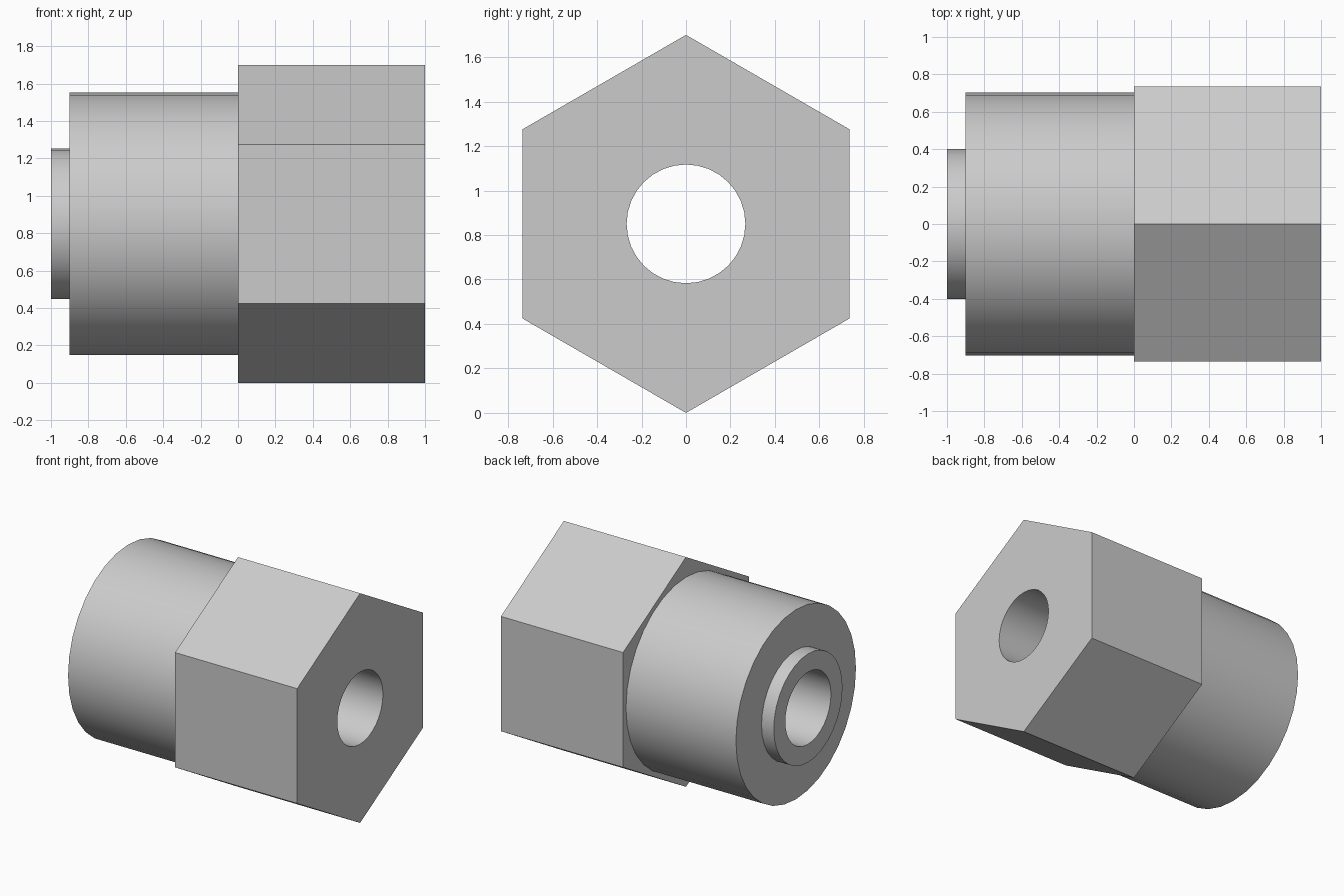
import bpy, bmesh
from math import pi, sin, cos, radians
from mathutils import Vector

if "Cube" in bpy.data.objects:
    bpy.data.objects.remove(bpy.data.objects["Cube"])

CENTRE_Z = 0.85
ROUND, HEX = 32, 6
BORE_R, BOSS_R, SLEEVE_R, HEX_R = 0.267, 0.402, 0.702, 0.85
HEAD_END, HEAD_BACK, SLEEVE_END, BOSS_END = 1.0, 0.0, -0.9, -1.0

metal = bpy.data.materials.new("plain grey metal")
grey = (0.6, 0.6, 0.6, 1)
metal.diffuse_color = grey
metal.use_nodes = True
metal.node_tree.nodes["Principled BSDF"].inputs["Base Color"].default_value = grey


def ring(bm, x, radius, sides):
    """Ring of vertices around the x axis, with one at the top."""
    angles = [2 * pi * i / sides for i in range(sides)]
    return [bm.verts.new((x, radius * sin(a), CENTRE_Z + radius * cos(a))) for a in angles]


def bridge(bm, a, b):
    """Quads between two rings with the same number of sides."""
    n = len(a)
    return [bm.faces.new((a[i], a[(i + 1) % n], b[(i + 1) % n], b[i])) for i in range(n)]


def face_with_hole(bm, outer, inner, direction):
    """Flat end face between an outline and a round hole."""
    edges = []
    for loop in (outer, inner):
        for i, v in enumerate(loop):
            w = loop[(i + 1) % len(loop)]
            edges.append(bm.edges.get((v, w)) or bm.edges.new((v, w)))
    filled = bmesh.ops.triangle_fill(bm, edges=edges, use_beauty=True,
                                     normal=Vector((direction, 0, 0)))
    for f in filled["geom"]:
        if isinstance(f, bmesh.types.BMFace):
            f.normal_update()
            if f.normal.x * direction < 0:
                f.normal_flip()


def finish(bm, name):
    mesh = bpy.data.meshes.new(name)
    bm.to_mesh(mesh)
    bm.free()
    mesh.materials.append(metal)
    obj = bpy.data.objects.new(name, mesh)
    bpy.context.collection.objects.link(obj)
    bpy.ops.object.select_all(action="DESELECT")
    obj.select_set(True)
    bpy.context.view_layer.objects.active = obj
    bpy.ops.object.shade_smooth_by_angle(angle=radians(30))


def tube(name, sections, inward=False):
    """Open turned surface through (x, radius) sections, listed from +x to -x."""
    bm = bmesh.new()
    rings = [ring(bm, x, r, ROUND) for x, r in sections]
    for a, b in zip(rings, rings[1:]):
        bridge(bm, a, b)
    # Point the walls away from the axis, or towards it for the bore
    bm.normal_update()
    f = bm.faces[:][0]
    middle = f.calc_center_median()
    outward = f.normal.dot(middle - Vector((middle.x, 0, CENTRE_Z))) > 0
    if outward == inward:
        bmesh.ops.reverse_faces(bm, faces=bm.faces[:])
    finish(bm, name)


# Hexagonal head, with the bore opening in front and the sleeve behind
bm = bmesh.new()
front = ring(bm, HEAD_END, HEX_R, HEX)
back = ring(bm, HEAD_BACK, HEX_R, HEX)
sides = bridge(bm, front, back)
for f in sides:
    f.normal_update()
    if f.normal.dot(f.calc_center_median() - Vector((0.5, 0, CENTRE_Z))) < 0:
        f.normal_flip()
face_with_hole(bm, front, ring(bm, HEAD_END, BORE_R, ROUND), 1)
face_with_hole(bm, back, ring(bm, HEAD_BACK, SLEEVE_R, ROUND), -1)
finish(bm, "hex_head")

# Round sleeve with its shoulder
tube("sleeve", [(HEAD_BACK, SLEEVE_R), (SLEEVE_END, SLEEVE_R), (SLEEVE_END, BOSS_R)])

# Raised boss around the bore at the sleeve end
tube("end_boss", [(SLEEVE_END, BOSS_R), (BOSS_END, BOSS_R), (BOSS_END, BORE_R)])

# Bore running right through
tube("bore", [(HEAD_END, BORE_R), (BOSS_END, BORE_R)], inward=True)
